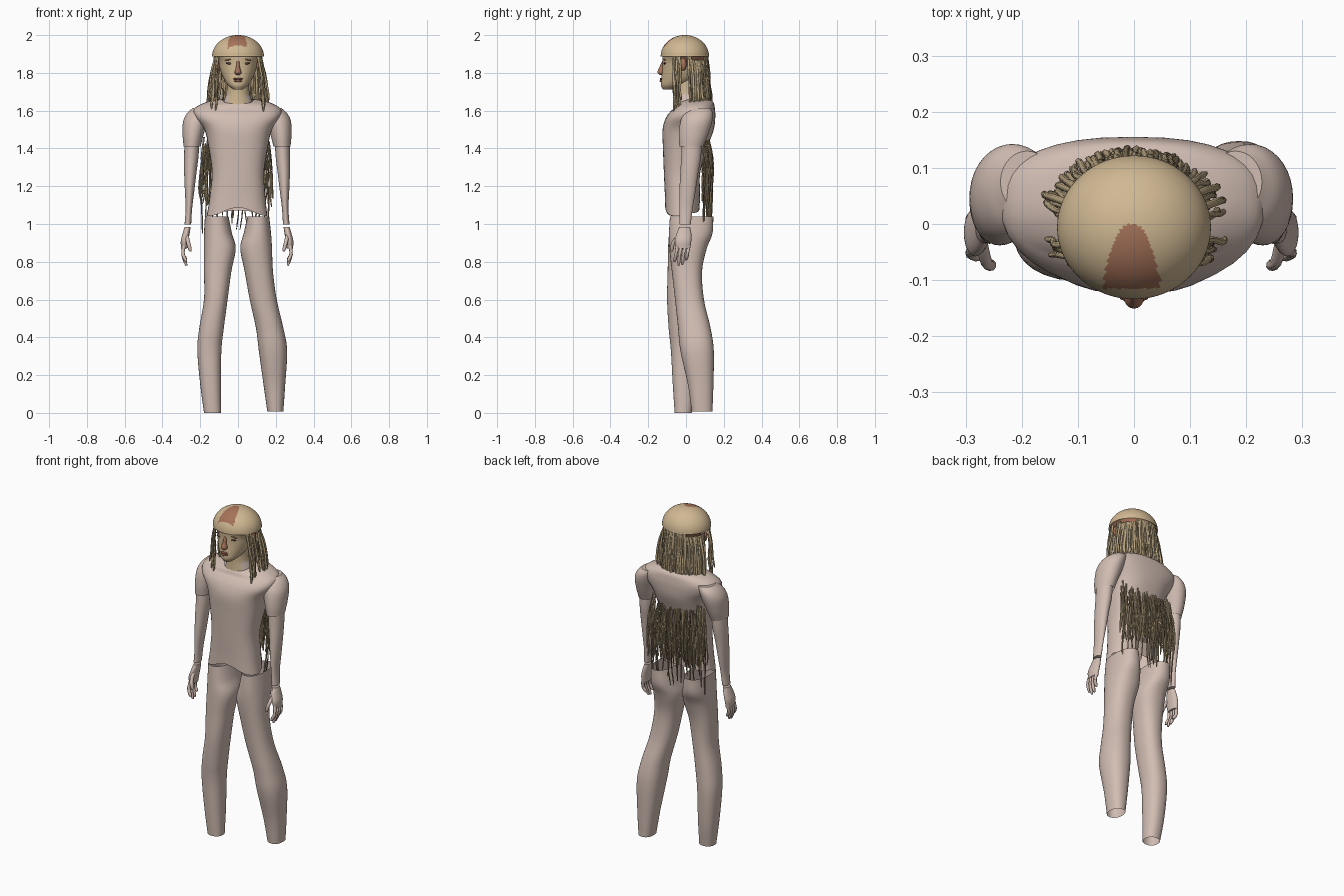
import bpy, bmesh, math, random
from mathutils import Vector, Matrix

random.seed(4)
if "Cube" in bpy.data.objects:
    bpy.data.objects.remove(bpy.data.objects["Cube"])


def material(name, color):
    mat = bpy.data.materials.new(name)
    mat.use_nodes = True
    mat.diffuse_color = (*color, 1)
    mat.node_tree.nodes["Principled BSDF"].inputs["Base Color"].default_value = (*color, 1)
    return mat


CLOTH = material("pale pink cloth", (.64, .51, .45))
TAN = material("tan scalp", (.63, .48, .29))
BROWN = material("reddish brown", (.38, .17, .10))
HAIR = material("light hair", (.51, .395, .235))
DARK = material("dark hair", (.29, .22, .125))
LIP = material("dark lip", (.24, .08, .06))
EYE = material("dark eye", (.10, .06, .04))


def finish(bm, name, *mats):
    bmesh.ops.recalc_face_normals(bm, faces=bm.faces)
    for f in bm.faces:
        f.smooth = len(f.verts) < 5
    mesh = bpy.data.meshes.new(name)
    bm.to_mesh(mesh)
    bm.free()
    for m in mats:
        mesh.materials.append(m)
    obj = bpy.data.objects.new(name, mesh)
    bpy.context.collection.objects.link(obj)


def spline(points, steps):
    """Smooth curve through tuples of any length."""
    pts = [Vector(p) for p in points]
    pts = [pts[0] * 2 - pts[1]] + pts + [pts[-1] * 2 - pts[-2]]
    out = []
    for a, b, c, d in zip(pts, pts[1:], pts[2:], pts[3:]):
        for i in range(steps):
            t = i / steps
            out.append(b + (c - a) * t / 2 + (a * 2 - b * 5 + c * 4 - d) * t**2 / 2
                       + (b * 3 - a - c * 3 + d) * t**3 / 2)
    return out + [pts[-2]]


def skin_rings(bm, rings, caps=(False, False)):
    faces = []
    n = len(rings[0])
    for low, high in zip(rings, rings[1:]):
        for i in range(n):
            j = (i + 1) % n
            faces.append(bm.faces.new((low[i], low[j], high[j], high[i])))
    for use, ring in zip(caps, (rings[0], rings[-1])):
        if use:
            faces.append(bm.faces.new(ring))
    return faces


def loft(name, sections, mats, power=2, caps=(False, False), warp=None, rule=None, n=36):
    """Skin over level sections given as (z, x min, x max, y min, y max)."""
    bm = bmesh.new()
    rings = []
    for z, x0, x1, y0, y1 in spline(sections, 5):
        ring = []
        for k in range(n):
            a = math.tau * k / n
            c, s = math.cos(a), math.sin(a)
            x = (x0 + x1) / 2 + (x1 - x0) / 2 * math.copysign(abs(c) ** (2 / power), c)
            y = (y0 + y1) / 2 + (y1 - y0) / 2 * math.copysign(abs(s) ** (2 / power), s)
            co = Vector((x, y, z))
            ring.append(bm.verts.new(warp(co) if warp else co))
        rings.append(ring)
    skin_rings(bm, rings, caps)
    if rule:
        for f in bm.faces:
            f.material_index = rule(f.calc_center_median())
    finish(bm, name, *mats)


def mirrored(sections, side, shift):
    """Place sections on the left (1) or right (-1) with an outward shift."""
    return [(z, *sorted((side * (a + shift), side * (b + shift))), c, d)
            for z, a, b, c, d in sections]


def tube(bm, points, radius, sides=6, index=0):
    path = spline(points, 3)
    rings = []
    for i, p in enumerate(path):
        d = path[min(i + 1, len(path) - 1)] - path[max(i - 1, 0)]
        rot = d.to_track_quat('Z', 'Y')
        r = radius * (1 if i < len(path) - 1 else .55)
        rings.append([bm.verts.new(p + rot @ Vector((r * math.cos(math.tau * k / sides),
                                                     r * math.sin(math.tau * k / sides), 0)))
                      for k in range(sides)])
    for f in skin_rings(bm, rings, (True, True)):
        f.material_index = index


def blob(name, center, size, mat, tilt=0):
    bm = bmesh.new()
    m = Matrix.Translation(center) @ Matrix.Rotation(tilt, 4, 'Y') @ Matrix.Diagonal((*size, 1))
    bmesh.ops.create_uvsphere(bm, u_segments=16, v_segments=10, radius=1, matrix=m)
    finish(bm, name, mat)


# Trousers: two separate open legs, the right one a step forward
loft("left_trouser_leg", [
    (.008, .155, .24, .03, .14), (.15, .135, .25, .01, .145), (.33, .11, .26, -.03, .147),
    (.45, .095, .24, -.042, .13), (.6, .062, .205, -.058, .095), (.75, .035, .185, -.075, .085),
    (.87, .012, .18, -.088, .11), (.95, .03, .175, -.09, .14), (1.04, .05, .165, -.085, .145)],
    [CLOTH], power=2.3)
loft("right_trouser_leg", [
    (0, -.18, -.09, -.06, .03), (.15, -.2, -.09, -.07, .05), (.33, -.215, -.088, -.08, .06),
    (.45, -.205, -.075, -.092, .06), (.6, -.18, -.055, -.1, .06), (.75, -.18, -.035, -.097, .07),
    (.87, -.18, -.012, -.095, .1), (.95, -.18, -.032, -.09, .135), (1.04, -.175, -.05, -.085, .14)],
    [CLOTH], power=2.3)


# Shirt with a wavy open hem and a neckline that dips in front
def shirt_edges(p):
    fade = max(0, 1 - (p.z - 1.07) / .12)
    p.z += fade * .022 * math.cos(p.x * 20) * (1 if p.y < 0 else .3)
    p.z -= max(0, p.z - 1.6) * min(1, max(0, .02 - p.y) * 8) * .7
    return p


loft("shirt", [
    (1.065, -.165, .155, -.11, .07), (1.15, -.15, .145, -.112, .075), (1.27, -.138, .138, -.117, .075),
    (1.4, -.155, .157, -.122, .112), (1.5, -.178, .18, -.124, .147), (1.565, -.228, .225, -.105, .155),
    (1.61, -.232, .226, -.072, .153), (1.645, -.17, .165, -.062, .145), (1.662, -.085, .085, -.056, .12)],
    [CLOTH], power=2.5, warp=shirt_edges)

SLEEVE = [(1.41, .185, .275, -.035, .09), (1.47, .17, .28, -.038, .115), (1.54, .15, .278, -.03, .138),
          (1.585, .14, .258, -.01, .142), (1.615, .13, .225, .02, .13)]
ARM = [(1.47, .19, .27, -.02, .085), (1.36, .196, .272, -.025, .08), (1.27, .207, .272, -.03, .065),
       (1.17, .219, .268, -.035, .05), (1.08, .23, .264, -.035, .035), (.997, .235, .27, -.035, .025)]
PALM = [(.985, .238, .27, -.035, .022), (.95, .243, .28, -.05, .028), (.91, .25, .29, -.058, .028),
        (.87, .256, .288, -.05, .022)]

for side, label, shift in ((1, "left", .003), (-1, "right", .013)):
    loft(label + "_sleeve", mirrored(SLEEVE, side, shift), [CLOTH], caps=(False, True))
    loft(label + "_arm", mirrored(ARM, side, shift), [CLOTH], caps=(False, True), n=24)
    loft(label + "_palm", mirrored(PALM, side, shift), [CLOTH], caps=(True, True), n=20)
    # Fingers curl inward, thumb reaches forward
    bm = bmesh.new()
    for k in range(4):
        y = -.045 + .02 * k
        drop = (.8, .78, .785, .81)[k]
        path = [(.273, y, .885), (.278, y - .008, .84), (.26, y - .015, drop)]
        tube(bm, [(side * (x + shift), v, z) for x, v, z in path], .0095, 8)
    path = [(.258, -.035, .94), (.25, -.068, .9), (.238, -.075, .855)]
    tube(bm, [(side * (x + shift), v, z) for x, v, z in path], .0105, 8)
    finish(bm, label + "_fingers", CLOTH)

# Head and neck
loft("neck", [(1.6, -.09, .09, -.06, .1), (1.65, -.075, .075, -.056, .085),
              (1.7, -.06, .06, -.055, .07), (1.79, -.06, .06, -.06, .07)],
     [TAN, CLOTH], rule=lambda c: int(c.z < 1.69 and (abs(c.x) > .045 or c.y > 0)))
loft("head", [(1.712, -.025, .025, -.122, -.05), (1.735, -.053, .053, -.133, 0),
              (1.775, -.079, .079, -.13, .065), (1.82, -.096, .096, -.125, .095),
              (1.86, -.106, .106, -.124, .11), (1.895, -.128, .128, -.125, .118)],
     [TAN, BROWN], power=2.1, caps=(True, False),
     rule=lambda c: int(c.y > -.045 and c.z > 1.845))

# Skull cap with a tapering patch above the forehead
bm = bmesh.new()
bmesh.ops.create_uvsphere(bm, u_segments=96, v_segments=64, radius=1)
bmesh.ops.bisect_plane(bm, geom=bm.verts[:] + bm.edges[:] + bm.faces[:], plane_co=(0, 0, 0),
                       plane_no=(0, 0, -1), clear_outer=True)
bmesh.ops.transform(bm, verts=bm.verts, matrix=Matrix.Translation((0, -.006, 1.888))
                    @ Matrix.Diagonal((.137, .128, .112, 1)))
for f in bm.faces:
    c = f.calc_center_median()
    f.material_index = int(-.115 < c.y < 0 and abs(c.x + .004) < .052 * (max(0, -c.y) / .11) ** .4)
finish(bm, "skull_cap", TAN, BROWN)

# Face details
loft("nose", [(1.79, -.011, .011, -.14, -.11), (1.803, -.018, .018, -.151, -.11),
              (1.83, -.01, .01, -.141, -.11), (1.862, -.008, .008, -.127, -.11)],
     [BROWN], caps=(True, True), n=16)
blob("upper_lip", (0, -.131, 1.768), (.026, .008, .006), LIP)
blob("lower_lip", (0, -.132, 1.757), (.021, .008, .006), BROWN)
for side, label in ((1, "left"), (-1, "right")):
    blob(label + "_eye", (side * .046, -.112, 1.85), (.018, .006, .0055), EYE, side * -.1)
    blob(label + "_brow", (side * .048, -.113, 1.87), (.024, .006, .003), BROWN, side * .12)
    blob(label + "_ear", (side * .111, -.016, 1.845), (.017, .019, .034), BROWN)

# Hair hanging from the rim of the cap, parted over the ears
bm = bmesh.new()
for k in range(112):
    a = math.radians(-122 + 244 * k / 111 + random.uniform(-1, 1))
    turn = abs(math.degrees(a))
    if 85 < turn < 103:
        continue
    x, y = math.sin(a), math.cos(a)
    flare = random.uniform(.98, 1.24)
    end = random.uniform(1.585, 1.66)
    wob = lambda: random.uniform(-.005, .005)
    # Behind the ears the strands start lower and bare the brown hairline
    path = [(.124 * x, -.006 + .118 * y, 1.868 if 30 < turn < 75 else 1.885),
            (.131 * x * (1 + flare) / 2 + wob(), -.002 + .12 * y + wob(), 1.8),
            (.133 * x * flare + wob(), .002 + .124 * y + wob(), 1.71),
            (.138 * x * flare + wob(), .004 + .13 * y + wob(), end)]
    tube(bm, path, random.uniform(.005, .007), index=int(random.random() < .25))
finish(bm, "head_hair", HAIR, DARK)

# Long strands that come out below the upper back of the shirt
bm = bmesh.new()
for k in range(135):
    x = -.2 + .375 * k / 134 + random.uniform(-.006, .006)
    bow = .9 * x * x
    top = random.uniform(1.32, 1.48)
    low = random.uniform(.93, 1.07) if k % 8 == 0 else random.uniform(1.09, 1.22)
    depth = random.uniform(.118, .145) - bow
    path = [(x * .93, .116 - bow, top), (x, depth, top * .6 + low * .4),
            (x + random.uniform(-.008, .008), depth - .004, top * .25 + low * .75),
            (x + random.uniform(-.012, .012), depth - .008, low)]
    tube(bm, path, random.uniform(.003, .005), sides=5, index=int(random.random() < .45))
finish(bm, "back_hair", DARK, HAIR)
